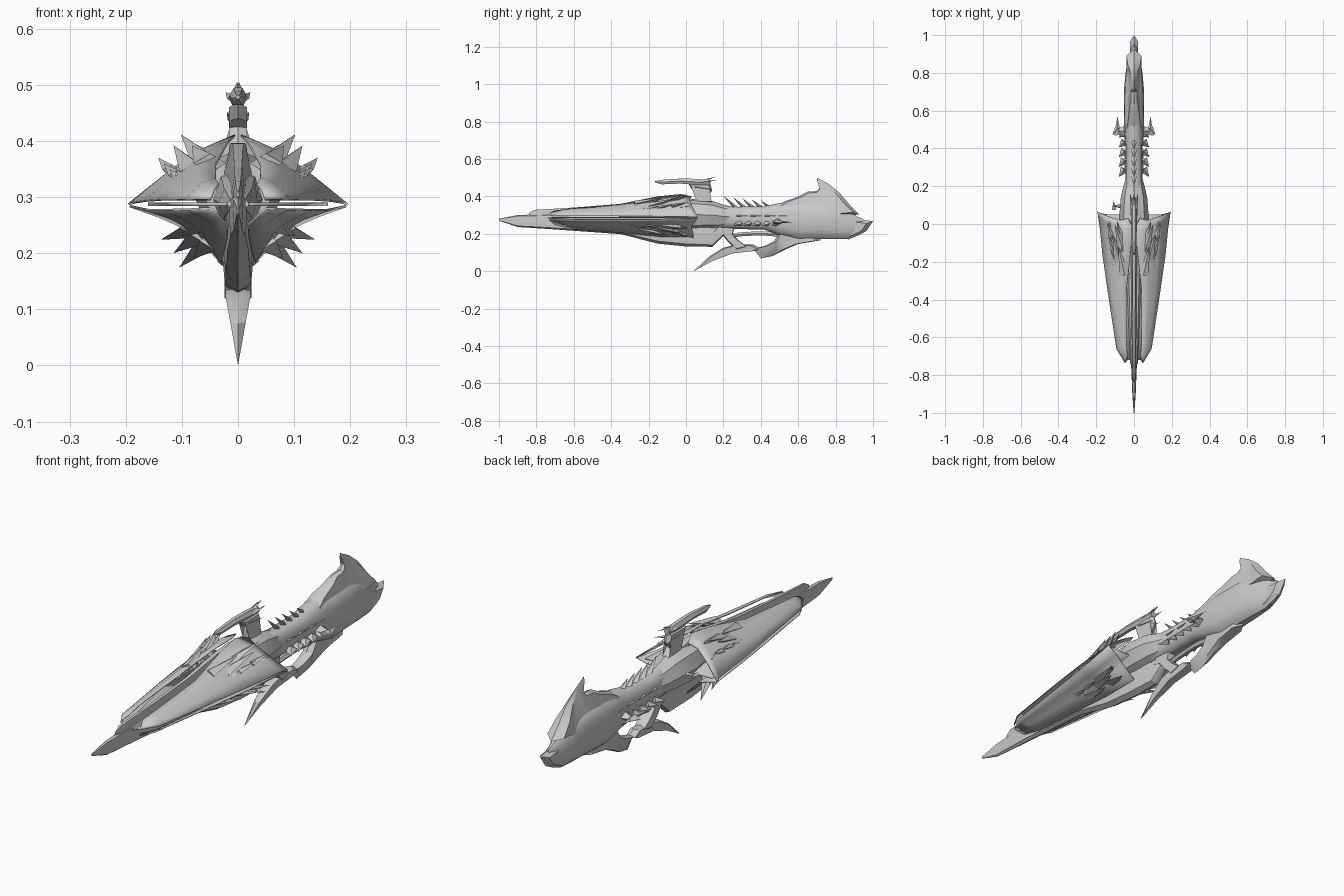
import bpy, bmesh, math
from mathutils import Vector

grey = bpy.data.materials.new("bone_grey")
grey.diffuse_color = (0.6, 0.6, 0.6, 1)


def finish(name, bm, mirror=False, thick=0, angle=35):
    bmesh.ops.recalc_face_normals(bm, faces=bm.faces[:])
    me = bpy.data.meshes.new(name)
    bm.to_mesh(me)
    bm.free()
    me.materials.append(grey)
    ob = bpy.data.objects.new(name, me)
    bpy.context.collection.objects.link(ob)
    if thick:
        m = ob.modifiers.new("thickness", 'SOLIDIFY')
        m.thickness, m.offset = thick, 0
    if mirror:
        ob.modifiers.new("mirror", 'MIRROR')
    bpy.ops.object.select_all(action='DESELECT')
    ob.select_set(True)
    bpy.context.view_layer.objects.active = ob
    bpy.ops.object.shade_smooth_by_angle(angle=math.radians(angle))
    return ob


def grid(name, rows, closed=False, **kw):
    """Skin rows of points; closed rows are capped into a solid."""
    bm = bmesh.new()
    vs = [[bm.verts.new(p) for p in r] for r in rows]
    n = len(rows[0])
    for a, b in zip(vs, vs[1:]):
        for i in range(n if closed else n - 1):
            j = (i + 1) % n
            bm.faces.new((a[i], a[j], b[j], b[i]))
    if closed:
        bm.faces.new(vs[0])
        bm.faces.new(vs[-1])
    return finish(name, bm, **kw)


def loft(name, stations, n=12, power=1.0, **kw):
    """Tube along y from stations (y, z low, z high, half width)."""
    rows = []
    for y, lo, hi, w in stations:
        row = []
        for k in range(n):
            t = 2 * math.pi * k / n
            c, s = math.cos(t), math.sin(t)
            row.append((w * math.copysign(abs(c) ** power, c), y,
                        (lo + hi) / 2 + (hi - lo) / 2 * math.copysign(abs(s) ** power, s)))
        rows.append(row)
    return grid(name, rows, True, **kw)


def blade(name, outline, width, inset=0.7, **kw):
    """Bevelled plate: sharp (y, z) outline, half width given by height."""
    bm = bmesh.new()
    cy = sum(p[0] for p in outline) / len(outline)
    cz = sum(p[1] for p in outline) / len(outline)
    edge = [bm.verts.new((0, y, z)) for y, z in outline]
    n = len(edge)
    for s in (-1, 1):
        mid = []
        for y, z in outline:
            mz = cz + (z - cz) * inset
            mid.append(bm.verts.new((s * width(mz), cy + (y - cy) * inset, mz)))
        bmesh.ops.triangulate(bm, faces=[bm.faces.new(mid)])
        for i in range(n):
            j = (i + 1) % n
            bm.faces.new((edge[i], edge[j], mid[j], mid[i]))
    return finish(name, bm, angle=30, **kw)


def flat(w):
    return lambda z: w


def spikes(name, items, mirror=True):
    """Four-sided thorns, each (base, tip, radius)."""
    bm = bmesh.new()
    for base, tip, r in items:
        b, t = Vector(base), Vector(tip)
        d = (t - b).normalized()
        u = d.cross(Vector((0, 0, 1))).normalized()
        v = d.cross(u)
        ring = [bm.verts.new(b + q) for q in (u * r, v * r * 0.6, -u * r, -v * r * 0.6)]
        p = bm.verts.new(t)
        bm.faces.new(ring)
        for i in range(4):
            bm.faces.new((ring[i], ring[(i + 1) % 4], p))
    return finish(name, bm, mirror=mirror, angle=15)


# Lance: pointed lower jaw, upper spine and inner core
loft("lower_jaw", [(-1, .27, .28, .002), (-.9, .236, .30, .009), (-.73, .225, .305, .016),
                   (-.35, .198, .30, .023), (-.15, .147, .29, .027), (0, .132, .28, .029),
                   (.14, .13, .24, .027), (.2, .19, .25, .02)], n=8, power=.6)
loft("upper_spine", [(-.84, .29, .312, .003), (-.81, .28, .331, .009), (-.6, .27, .345, .012),
                     (-.35, .27, .366, .014), (-.15, .27, .40, .018), (-.05, .28, .405, .025),
                     (.08, .28, .38, .03)], n=6)
loft("lance_core", [(-.74, .275, .30, .02), (-.4, .255, .325, .035), (-.1, .24, .35, .042),
                    (.1, .23, .36, .05)], n=8)

# Flaring shells: upper and lower pairs with a slot at the sides
grid("upper_shell", [
    [(.034, -.70, .322), (.042, -.72, .315), (.047, -.735, .302), (.05, -.73, .295)],
    [(.04, -.62, .333), (.062, -.64, .324), (.082, -.66, .306), (.092, -.66, .295)],
    [(.04, -.35, .358), (.076, -.36, .344), (.112, -.37, .318), (.136, -.37, .295)],
    [(.018, -.15, .398), (.075, -.17, .368), (.125, -.17, .328), (.165, -.17, .293)],
    [(.005, -.03, .410), (.075, -.02, .380), (.125, .0, .343), (.186, .04, .290)],
    [(.03, .03, .398), (.07, .02, .380), (.122, .035, .342), (.195, .065, .287)],
], mirror=True, thick=.004, angle=25)
grid("lower_shell", [
    [(.05, -.73, .28), (.042, -.73, .274), (.034, -.72, .266), (.018, -.70, .25)],
    [(.09, -.65, .278), (.072, -.65, .27), (.05, -.63, .255), (.02, -.60, .225)],
    [(.132, -.36, .277), (.1, -.36, .264), (.066, -.35, .243), (.024, -.34, .205)],
    [(.16, -.16, .277), (.118, -.15, .262), (.072, -.15, .237), (.03, -.14, .185)],
    [(.193, .062, .284), (.14, .05, .265), (.08, .03, .238), (.032, .04, .185)],
], mirror=True, thick=.004, angle=25)
# Recessed rail inside the side slot
grid("slot_rail", [[(0, -.72, .287), (.035, -.72, .287)], [(0, -.36, .287), (.115, -.36, .287)],
                   [(0, .05, .287), (.16, .05, .287)]], mirror=True, thick=.006)

# Thorn ring at the rear of the shells
ring = []
for sx, sz, tx, tz, y in [(.055, .362, .102, .412, .0), (.075, .345, .115, .392, -.05),
                          (.09, .33, .133, .347, .02), (.05, .36, .082, .392, -.12),
                          (.045, .225, .105, .174, .05), (.06, .235, .115, .2, -.01),
                          (.075, .245, .138, .224, .02), (.04, .222, .08, .19, -.09)]:
    ring.append(((sx, y - .15, sz), (tx, y, tz), .03))
spikes("shell_thorns", ring)
scales = []
for i in range(4):
    y = -.3 + .075 * i
    for x0, z0 in ((.052 + .005 * i, .35), (.088 + .01 * i, .318)):
        scales.append(((x0, y, z0 + .01 * i), (x0 + .024, y + .09, z0 + .022 + .01 * i), .017))
    scales.append(((.064 + .007 * i, y, .248), (.092 + .01 * i, y + .09, .23), .018))
spikes("shell_scales", scales)

# Receiver, barrel body and stock
loft("receiver", [(-.06, .23, .375, .06), (.04, .22, .385, .078), (.14, .225, .375, .07),
                  (.2, .23, .355, .056), (.24, .235, .345, .045)], n=8)
loft("barrel_body", [(.1, .23, .365, .048), (.25, .225, .345, .046), (.42, .22, .347, .046),
                     (.5, .19, .366, .052), (.6, .165, .372, .054), (.72, .17, .372, .052),
                     (.8, .17, .36, .045), (.87, .172, .32, .032), (.92, .19, .29, .018),
                     (.95, .205, .28, .01)], n=14, power=.85)
blade("stock_crest", [(.47, .34), (.52, .37), (.6, .398), (.65, .425), (.7, .428), (.718, .45),
                      (.70, .5), (.76, .468), (.82, .42), (.87, .36), (.925, .303), (.84, .295),
                      (.7, .3), (.55, .3)], lambda z: max(.004, min(.04, .04 - (z - .34) * .3)), .85)
blade("stock_tail", [(.78, .27), (.86, .284), (1, .267), (.965, .215), (.93, .195), (.87, .17),
                     (.78, .18)], flat(.022), .7)

# Under-grip: swept blade narrowing to its tip, strut and rear guard
blade("grip_blade", [(.04, .0), (.12, .075), (.2, .125), (.26, .14), (.36, .142), (.4, .12),
                     (.37, .108), (.25, .095), (.13, .05)],
      lambda z: max(.002, min(.022, z * .18)), .88)
blade("front_strut", [(.13, .22), (.19, .2), (.23, .15), (.28, .105), (.34, .12), (.28, .165),
                      (.25, .2), (.26, .24), (.16, .25)], flat(.024), .8)
blade("rear_guard", [(.36, .12), (.4, .068), (.46, .08), (.53, .115), (.6, .145), (.72, .165),
                     (.72, .21), (.5, .21), (.47, .16), (.42, .135)],
      lambda z: max(.006, min(.024, (z - .05) * .25)), .8)
loft("guard_rail", [(.22, .175, .2, .008), (.3, .185, .21, .014), (.4, .19, .215, .014),
                    (.52, .18, .21, .012)], n=6)

# Sight: long hood, rear thorns and mount
loft("sight", [(-.165, .474, .482, .004), (-.13, .462, .49, .012), (-.03, .466, .497, .015),
               (.06, .458, .496, .017), (.13, .46, .49, .015)], n=6)
blade("sight_mount", [(.01, .47), (.03, .44), (.06, .425), (.05, .36), (.15, .36), (.115, .4),
                      (.14, .43), (.13, .47)], flat(.016), .8)
spikes("sight_thorns", [((.008, .08, .475), (.022, .165, .487), .012),
                        ((0, .08, .48), (.002, .16, .505), .012),
                        ((.008, .05, .45), (.018, .15, .435), .012)])

# Back ridge thorns, side teeth, side diamonds and hooked lugs
spikes("ridge_thorns", [((0, .27 + .045 * i, .335), (0, .2 + .05 * i, .402 - .006 * i), .02)
                        for i in range(5)], mirror=False)
spikes("side_teeth", [((.05, .29 + .048 * i, .255), (.08, .25 + .052 * i, .245), .024)
                      for i in range(5)])
spikes("side_diamonds", [((.043, .27 + .075 * i, .296), (.051, .33 + .075 * i, .296), .008)
                         for i in range(4)])
spikes("side_lugs", [((.04, .49, .265), (.108, .495, .258), .035),
                     ((.085, .47, .262), (.088, .57, .262), .018),
                     ((.085, .51, .262), (.115, .47, .258), .016)])

# Bolt knob on the left only
spikes("bolt_knob", [((-.06, .095, .3), (-.118, .095, .302), .014),
                     ((-.105, .075, .3), (-.108, .125, .3), .012)], mirror=False)
